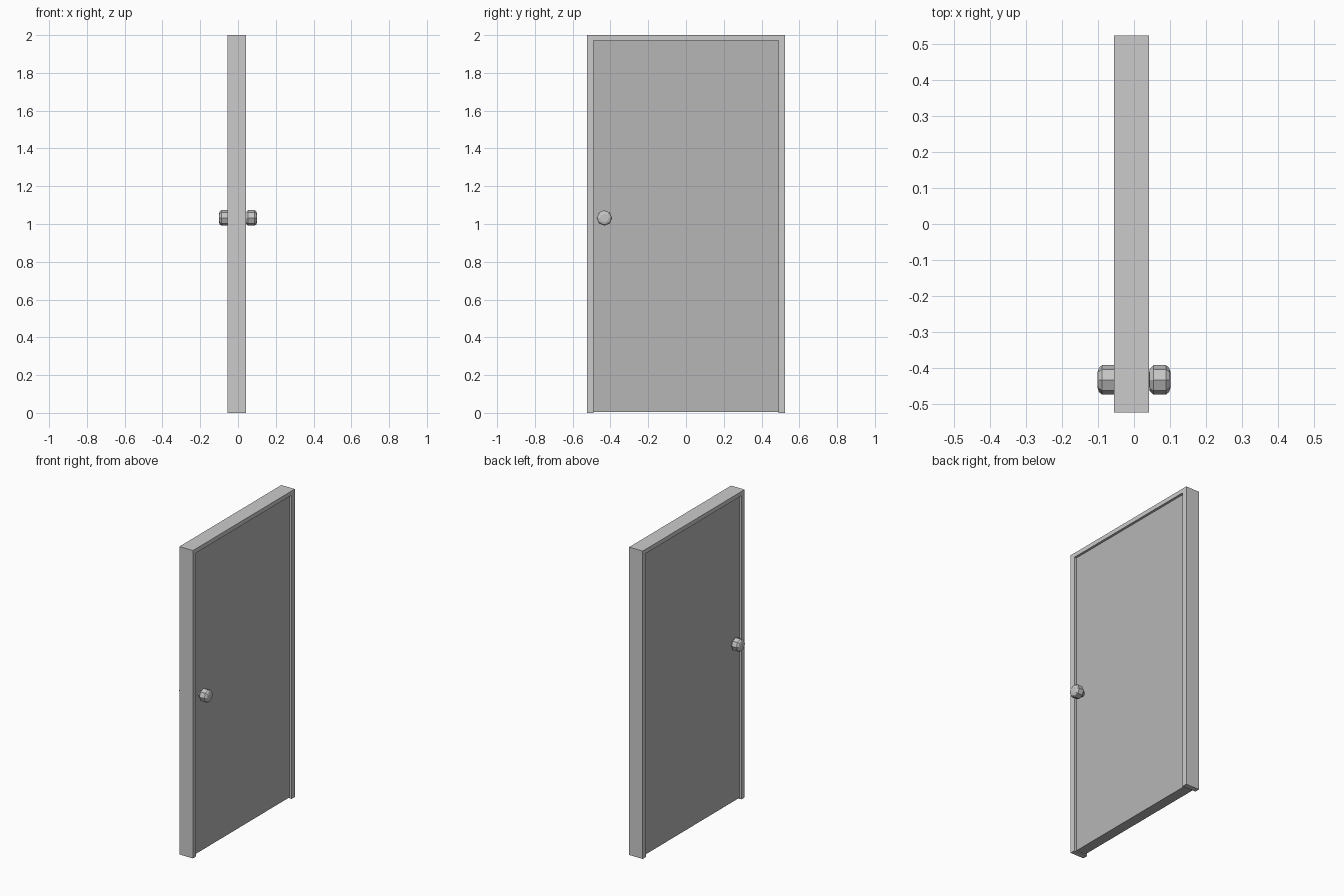
import bpy, bmesh, math

if "Cube" in bpy.data.objects:
    bpy.data.objects.remove(bpy.data.objects["Cube"])


def material(name, grey):
    m = bpy.data.materials.new(name)
    m.diffuse_color = (grey, grey, grey, 1)
    m.use_nodes = True
    m.node_tree.nodes["Principled BSDF"].inputs["Base Color"].default_value = m.diffuse_color
    return m


frame_mat = material("light grey frame", 0.60)
panel_mat = material("mid grey door", 0.47)
knob_mat = material("grey knob", 0.56)


def finish(name, bm, mat):
    bmesh.ops.recalc_face_normals(bm, faces=bm.faces[:])
    me = bpy.data.meshes.new(name)
    bm.to_mesh(me)
    bm.free()
    me.materials.append(mat)
    ob = bpy.data.objects.new(name, me)
    bpy.context.collection.objects.link(ob)
    return ob


def prism(name, outline, x0, x1, mat):
    """Extrude a (y, z) outline along x."""
    bm = bmesh.new()
    face = bm.faces.new([bm.verts.new((x0, y, z)) for y, z in outline])
    ext = bmesh.ops.extrude_face_region(bm, geom=[face])
    moved = [g for g in ext["geom"] if isinstance(g, bmesh.types.BMVert)]
    bmesh.ops.translate(bm, verts=moved, vec=(x1 - x0, 0, 0))
    return finish(name, bm, mat)


W, IN, TOP, HEAD = 0.523, 0.49, 2.0, 1.972
X0, X1, RECESS = -0.055, 0.042, 0.015

# Door frame: two jambs and a header, open at the bottom
prism("door_frame", [(-W, 0), (-W, TOP), (W, TOP), (W, 0),
                     (IN, 0), (IN, HEAD), (-IN, HEAD), (-IN, 0)], X0, X1, frame_mat)

# Door leaf, slightly recessed on both sides
prism("door_panel", [(-IN, 0.006), (-IN, HEAD), (IN, HEAD), (IN, 0.006)],
      X0 + RECESS, X1 - RECESS, panel_mat)


# Eight-sided knobs with rounded ends, one on each side
def knob(name, sign):
    profile = [(0.025, 0.018), (0.042, 0.018), (0.043, 0.030), (0.054, 0.041),
               (0.088, 0.041), (0.097, 0.034), (0.101, 0.022)]
    bm = bmesh.new()
    rings = [[bm.verts.new((sign * x, -0.432 + r * math.cos(i * math.pi / 4),
                            1.032 + r * math.sin(i * math.pi / 4)))
              for i in range(8)] for x, r in profile]
    for a, b in zip(rings, rings[1:]):
        for i in range(8):
            j = (i + 1) % 8
            bm.faces.new((a[i], a[j], b[j], b[i]))
    bm.faces.new(rings[0])
    bm.faces.new(rings[-1])
    finish(name, bm, knob_mat)


knob("knob_right", 1)
knob("knob_left", -1)
